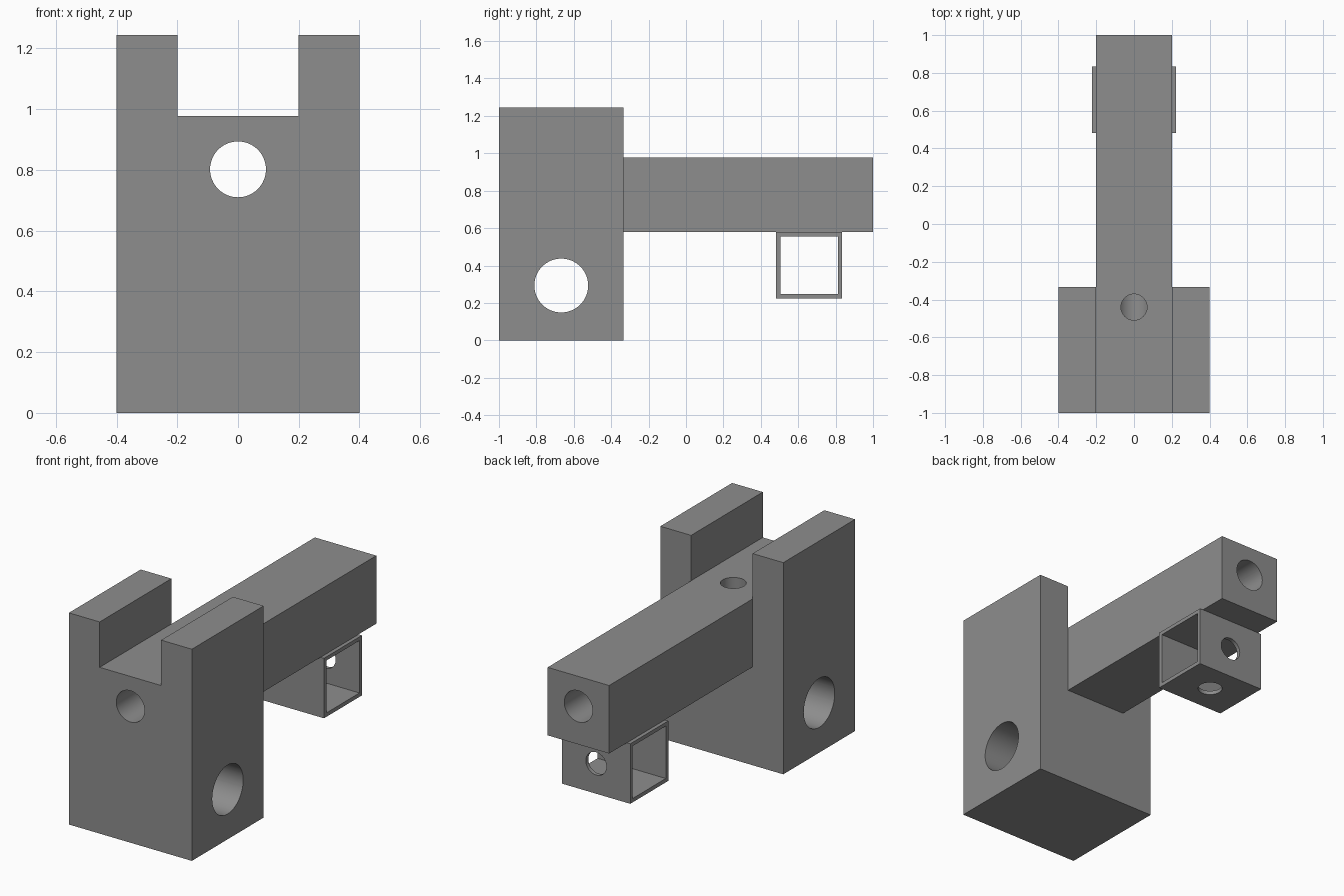
import bpy, bmesh, math
from mathutils import Matrix, Vector

if "Cube" in bpy.data.objects:
    bpy.data.objects.remove(bpy.data.objects["Cube"])

grey = bpy.data.materials.new("plain grey")
grey.diffuse_color = (0.27, 0.27, 0.27, 1)
grey.use_nodes = True
grey.node_tree.nodes["Principled BSDF"].inputs["Base Color"].default_value = grey.diffuse_color


def make(name, bm):
    bmesh.ops.recalc_face_normals(bm, faces=bm.faces)
    me = bpy.data.meshes.new(name)
    bm.to_mesh(me)
    bm.free()
    me.materials.append(grey)
    ob = bpy.data.objects.new(name, me)
    bpy.context.collection.objects.link(ob)
    return ob


def box(name, lo, hi):
    bm = bmesh.new()
    bmesh.ops.create_cube(bm, size=1)
    for v in bm.verts:
        v.co = [lo[i] + (v.co[i] + 0.5) * (hi[i] - lo[i]) for i in range(3)]
    return make(name, bm)


def rod(name, start, end, radius):
    a, b = Vector(start), Vector(end)
    turn = (b - a).to_track_quat('Z', 'Y').to_matrix().to_4x4()
    bm = bmesh.new()
    bmesh.ops.create_cone(bm, cap_ends=True, segments=64, radius1=radius, radius2=radius,
                          depth=(b - a).length, matrix=Matrix.Translation((a + b) / 2) @ turn)
    return make(name, bm)


def combine(target, tool, op='DIFFERENCE'):
    mod = target.modifiers.new(op, 'BOOLEAN')
    mod.object, mod.operation, mod.solver = tool, op, 'EXACT'
    bpy.context.view_layer.objects.active = target
    bpy.ops.object.modifier_apply(modifier=mod.name)
    bpy.data.objects.remove(tool)


def twisted_blades(name, cy, cz, twist, layers=40):
    # four-bladed cross-section swept along x with a steady twist
    blade = [(0.045, 0.09), (0.037, 0.15), (0.012, 0.272), (-0.07, 0.266),
             (-0.086, 0.245), (-0.043, 0.13), (-0.045, 0.09)]
    section = []
    for k in range(4):
        a = k * math.pi / 2
        section += [(y * math.cos(a) - z * math.sin(a), y * math.sin(a) + z * math.cos(a))
                    for y, z in blade]
    bm = bmesh.new()
    rings = []
    for i in range(layers + 1):
        x = 0.42 - 0.84 * i / layers
        a = -twist * (0.4 - x) / 0.8
        rings.append([bm.verts.new((x, cy + y * math.cos(a) - z * math.sin(a),
                                    cz + y * math.sin(a) + z * math.cos(a)))
                      for y, z in section])
    n = len(section)
    for r, s in zip(rings, rings[1:]):
        for j in range(n):
            bm.faces.new((r[j], r[(j + 1) % n], s[(j + 1) % n], s[j]))
    bm.faces.new(rings[0])
    bm.faces.new(rings[-1])
    bmesh.ops.triangulate(bm, faces=bm.faces)
    return make(name, bm)


def finish(ob):
    bpy.ops.object.select_all(action='DESELECT')
    ob.select_set(True)
    bpy.context.view_layer.objects.active = ob
    bpy.ops.object.shade_smooth_by_angle(angle=math.radians(30))


# Body: forked block joined to the long beam
body = box("body", (-0.4, -1, 0), (0.4, -0.333, 1.245))
combine(body, box("slot", (-0.2, -1.2, 0.978), (0.2, 0, 1.5)))
combine(body, box("beam", (-0.2, -0.6, 0.578), (0.2, 1, 0.978)), 'UNION')

# Long bore, top hole, and the side bore with its twisted grooves
combine(body, rod("long_bore", (0, -1.1, 0.802), (0, 1.1, 0.802), 0.092))
combine(body, rod("top_hole", (0, -0.44, 0.802), (0, -0.44, 1.1), 0.069))
combine(body, twisted_blades("grooves", -0.667, 0.293, math.pi))
combine(body, rod("side_bore", (-0.5, -0.667, 0.293), (0.5, -0.667, 0.293), 0.144))
finish(body)

# Square tube under the beam, with holes in its back and bottom walls
tube = box("square_tube", (-0.222, 0.482, 0.225), (0.222, 0.835, 0.578))
combine(tube, box("tube_inside", (-0.3, 0.505, 0.248), (0.3, 0.812, 0.556)))
combine(tube, rod("back_hole", (0, 0.7, 0.402), (0, 0.9, 0.402), 0.067))
combine(tube, rod("bottom_hole", (0, 0.658, 0.15), (0, 0.658, 0.35), 0.067))
finish(tube)
